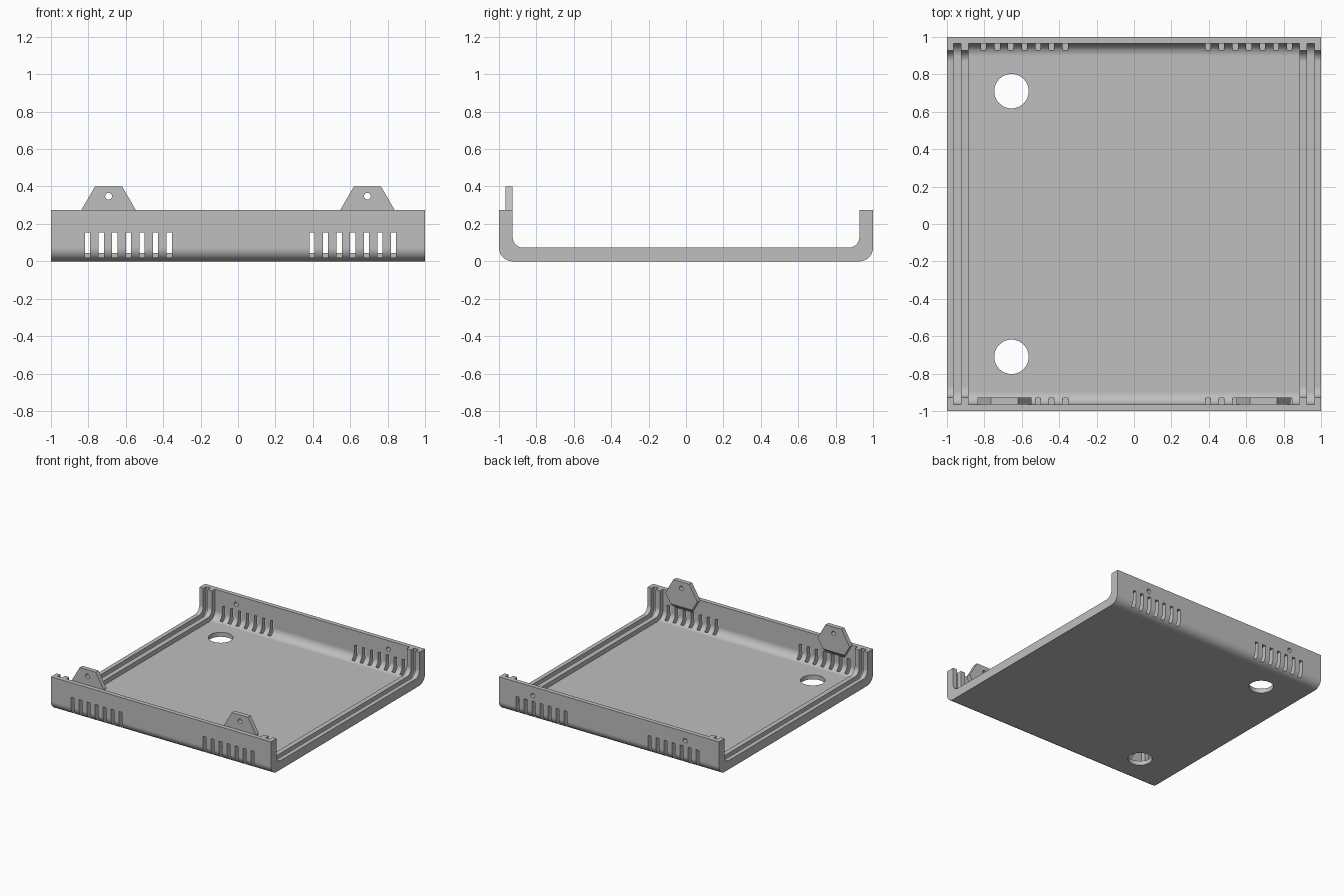
import bpy, bmesh, math
from mathutils import Vector

cube = bpy.data.objects.get("Cube")
if cube:
    bpy.data.objects.remove(cube)

THIN = 0.036        # skin thickness
THICK = 0.073       # thickness at the end frames and ribs
WALL_TOP = 0.275
TAB_X = 0.692

grey = bpy.data.materials.new("light_grey_plastic")
grey.use_nodes = True
colour = (0.52, 0.52, 0.52, 1)
grey.diffuse_color = colour
grey.node_tree.nodes["Principled BSDF"].inputs["Base Color"].default_value = colour


def add_prisms(name, prisms):
    """Object from (outline, sweep) pairs: each outline is extruded by its sweep."""
    bm = bmesh.new()
    for outline, sweep in prisms:
        face = bm.faces.new([bm.verts.new(p) for p in outline])
        extruded = bmesh.ops.extrude_face_region(bm, geom=[face], use_keep_orig=True)
        moved = [g for g in extruded["geom"] if isinstance(g, bmesh.types.BMVert)]
        bmesh.ops.translate(bm, verts=moved, vec=Vector(sweep))
    bmesh.ops.recalc_face_normals(bm, faces=bm.faces)
    mesh = bpy.data.meshes.new(name)
    bm.to_mesh(mesh)
    bm.free()
    mesh.materials.append(grey)
    obj = bpy.data.objects.new(name, mesh)
    bpy.context.collection.objects.link(obj)
    return obj


def activate(obj):
    bpy.ops.object.select_all(action="DESELECT")
    obj.select_set(True)
    bpy.context.view_layer.objects.active = obj


def cut(obj, prisms):
    cutter = add_prisms("cutter", prisms)
    cutter.hide_render = True
    activate(obj)
    mod = obj.modifiers.new("cut", "BOOLEAN")
    mod.operation, mod.solver, mod.object = "DIFFERENCE", "EXACT", cutter
    bpy.ops.object.modifier_apply(modifier=mod.name)
    bpy.data.objects.remove(cutter)


def smooth(obj):
    activate(obj)
    bpy.ops.object.shade_smooth_by_angle(angle=math.radians(30))
    mod = obj.modifiers.new("weighted_normals", "WEIGHTED_NORMAL")
    mod.keep_sharp = True
    bpy.ops.object.modifier_apply(modifier=mod.name)


def u_shape(x, inset, radius, top, steps=12):
    """Cross-section in y and z with two rounded lower corners."""
    half = 1 - inset
    points = [(x, half, top)]
    for side in (1, -1):
        arc = []
        for i in range(steps + 1):
            a = math.pi / 2 * i / steps
            arc.append((x, side * (half - radius + radius * math.cos(a)),
                        inset + radius - radius * math.sin(a)))
        points += arc if side == 1 else arc[::-1]
    return points + [(x, -half, top)]


def box(x, y, z, sx, sy, sz):
    return ([(x, y, z), (x + sx, y, z), (x + sx, y + sy, z), (x, y + sy, z)], (0, 0, sz))


def circle_xy(x, y, z, r, n=48):
    return [(x + r * math.cos(t), y + r * math.sin(t), z)
            for t in (math.tau * i / n for i in range(n))]


def circle_xz(x, y, z, r, n=24):
    return [(x + r * math.cos(t), y, z + r * math.sin(t))
            for t in (math.tau * i / n for i in range(n))]


# Tray: rounded block, hollowed to leave end frames and ribs
tray = add_prisms("tray", [(u_shape(-1, 0, THICK, WALL_TOP), (2, 0, 0))])
cut(tray, [(u_shape(-1.1, THICK, 0.058, 0.5), (2.2, 0, 0))])
spans = [(-0.965, -0.925), (-0.885, 0.885), (0.925, 0.965)]
cut(tray, [(u_shape(a, THIN, 0.066, 0.5), (b - a, 0, 0)) for a, b in spans])

# Vent slots through both walls, two groups of seven
slots = []
for i in range(7):
    for x in (-0.818 + 0.0727 * i, 0.818 - 0.0727 * i):
        for y in (-1.07, 0.93):
            slots.append(box(x, y, 0.02, 0.028, 0.14, 0.135))
cut(tray, slots)

# Round floor openings and screw holes in the back wall
cut(tray, [(circle_xy(-0.655, y, -0.1, 0.092), (0, 0, 0.3)) for y in (-0.71, 0.71)])
cut(tray, [(circle_xz(x, 0.9, 0.203, 0.018), (0, 0.2, 0)) for x in (-TAB_X, TAB_X)])
smooth(tray)

# Hexagonal fixing tabs inside the front wall, chamfered below
for side, x in (("right", -TAB_X), ("left", TAB_X)):
    tab = add_prisms(side + "_fixing_tab",
                     [(circle_xz(x, THIN - 1, WALL_TOP, 0.145, 6), (0, THICK - THIN, 0))])
    bm = bmesh.new()
    bm.from_mesh(tab.data)
    sliced = bmesh.ops.bisect_plane(
        bm, geom=bm.verts[:] + bm.edges[:] + bm.faces[:],
        plane_co=(0, THICK - 1, 0.195), plane_no=(0, 1, -1), clear_outer=True)
    rim = [g for g in sliced["geom_cut"] if isinstance(g, bmesh.types.BMEdge)]
    bmesh.ops.holes_fill(bm, edges=rim)
    bmesh.ops.recalc_face_normals(bm, faces=bm.faces)
    bm.to_mesh(tab.data)
    bm.free()
    cut(tab, [(circle_xz(x, -1.1, 0.348, 0.018), (0, 0.3, 0))])
    smooth(tab)
